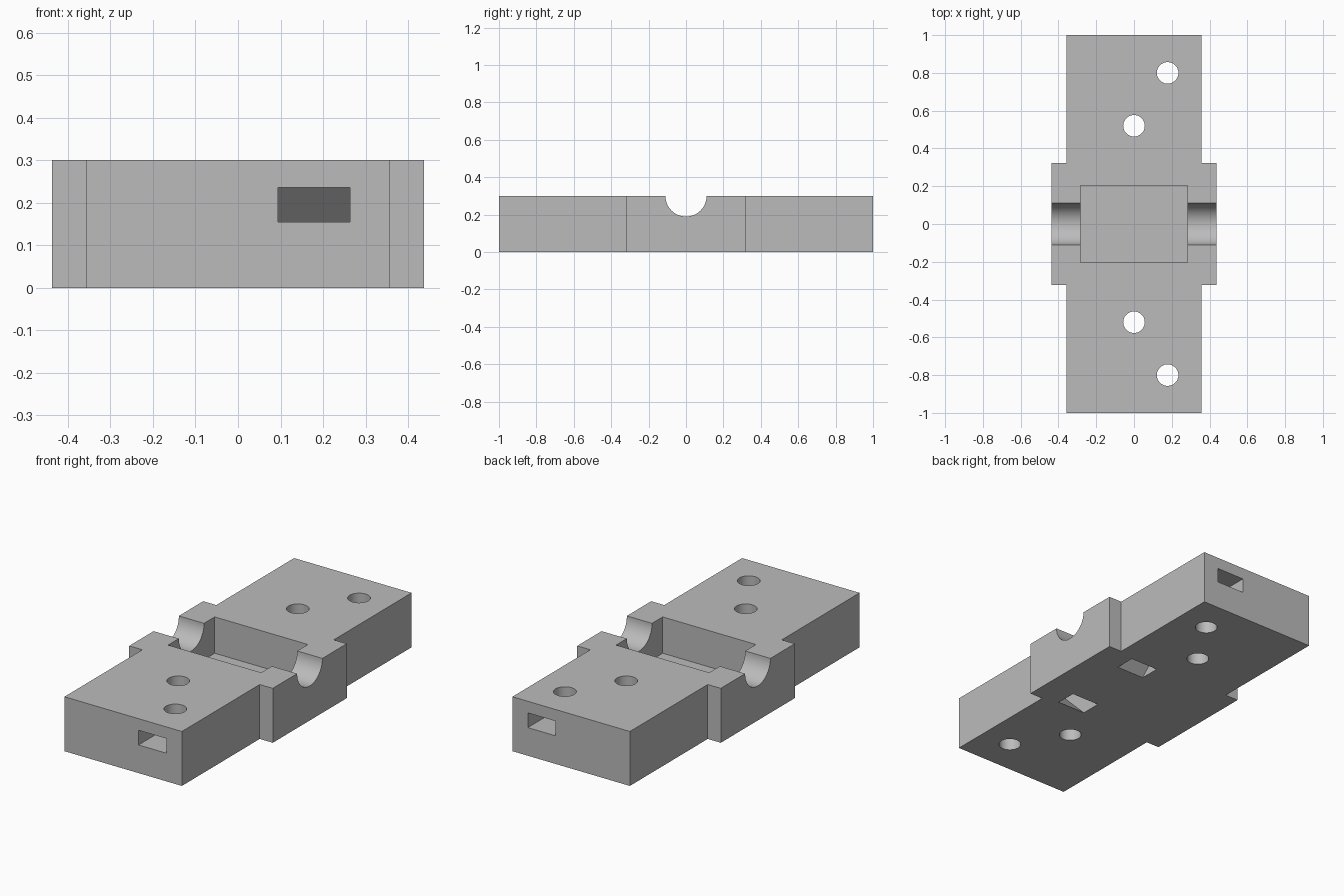
import bpy, math
from mathutils import Vector

if "Cube" in bpy.data.objects:
    bpy.data.objects.remove(bpy.data.objects["Cube"])

H = 0.30                       # plate thickness

grey = bpy.data.materials.new("plain_grey")
grey.diffuse_color = (0.5, 0.5, 0.5, 1)
grey.use_nodes = True
grey.node_tree.nodes["Principled BSDF"].inputs["Base Color"].default_value = grey.diffuse_color


def prism(name, outline, offset):
    """Closed solid from a 3D outline swept along an offset vector."""
    n = len(outline)
    base = [Vector(p) for p in outline]
    verts = base + [p + Vector(offset) for p in base]
    faces = [tuple(range(n))[::-1], tuple(range(n, 2 * n))]
    faces += [(i, (i + 1) % n, n + (i + 1) % n, n + i) for i in range(n)]
    mesh = bpy.data.meshes.new(name)
    mesh.from_pydata(verts, [], faces)
    ob = bpy.data.objects.new(name, mesh)
    bpy.context.collection.objects.link(ob)
    # make all normals face outward
    bpy.context.view_layer.objects.active = ob
    bpy.ops.object.select_all(action='DESELECT')
    ob.select_set(True)
    bpy.ops.object.mode_set(mode='EDIT')
    bpy.ops.mesh.select_all(action='SELECT')
    bpy.ops.mesh.normals_make_consistent(inside=False)
    bpy.ops.object.mode_set(mode='OBJECT')
    return ob


def circle(r, n=48):
    return [(r * math.cos(2 * math.pi * i / n), r * math.sin(2 * math.pi * i / n))
            for i in range(n)]


# Plate with a wider middle section
quarter = [(0.358, 1.0), (0.358, 0.322), (0.4375, 0.322)]
right = quarter + [(x, -y) for x, y in reversed(quarter)]
outline = right + [(-x, -y) for x, y in right]
body = prism("mounting_block", [(x, y, 0) for x, y in outline], (0, 0, H))
body.data.materials.append(grey)

cutters = []

# Rod groove across the top
cutters.append(prism("rod_groove_cutter",
                     [(-0.6, y, H + z) for y, z in circle(0.11, 64)], (1.2, 0, 0)))

# Rectangular bearing pocket
px, py = 0.284, 0.203
cutters.append(prism("pocket_cutter",
                     [(-px, -py, 0.1), (px, -py, 0.1), (px, py, 0.1), (-px, py, 0.1)],
                     (0, 0, 0.4)))

# Strap channels: in from each end, bending down to the underside
channel = [(1.05, 0.236), (0.419, 0.236), (0.133, -0.05),
           (0.247, -0.05), (0.452, 0.155), (1.05, 0.155)]
for s in (1, -1):
    cutters.append(prism("channel_cutter",
                         [(0.094, s * y, z) for y, z in channel], (0.17, 0, 0)))
    # Vertical bolt holes
    for hx, hy in ((0.0, 0.52), (0.178, 0.8)):
        cutters.append(prism("bolt_hole_cutter",
                             [(hx + x, s * hy + y, -0.1) for x, y in circle(0.057)],
                             (0, 0, 0.5)))

# Cut everything, then remove the cutters
bpy.ops.object.select_all(action='DESELECT')
bpy.context.view_layer.objects.active = body
body.select_set(True)
for c in cutters:
    c.hide_render = True
    m = body.modifiers.new("cut", 'BOOLEAN')
    m.operation, m.solver, m.object = 'DIFFERENCE', 'EXACT', c
    bpy.ops.object.modifier_apply(modifier=m.name)
for c in cutters:
    bpy.data.objects.remove(c)

# Smooth round walls, keep edges crisp
bpy.ops.object.shade_smooth_by_angle(angle=math.radians(30))
